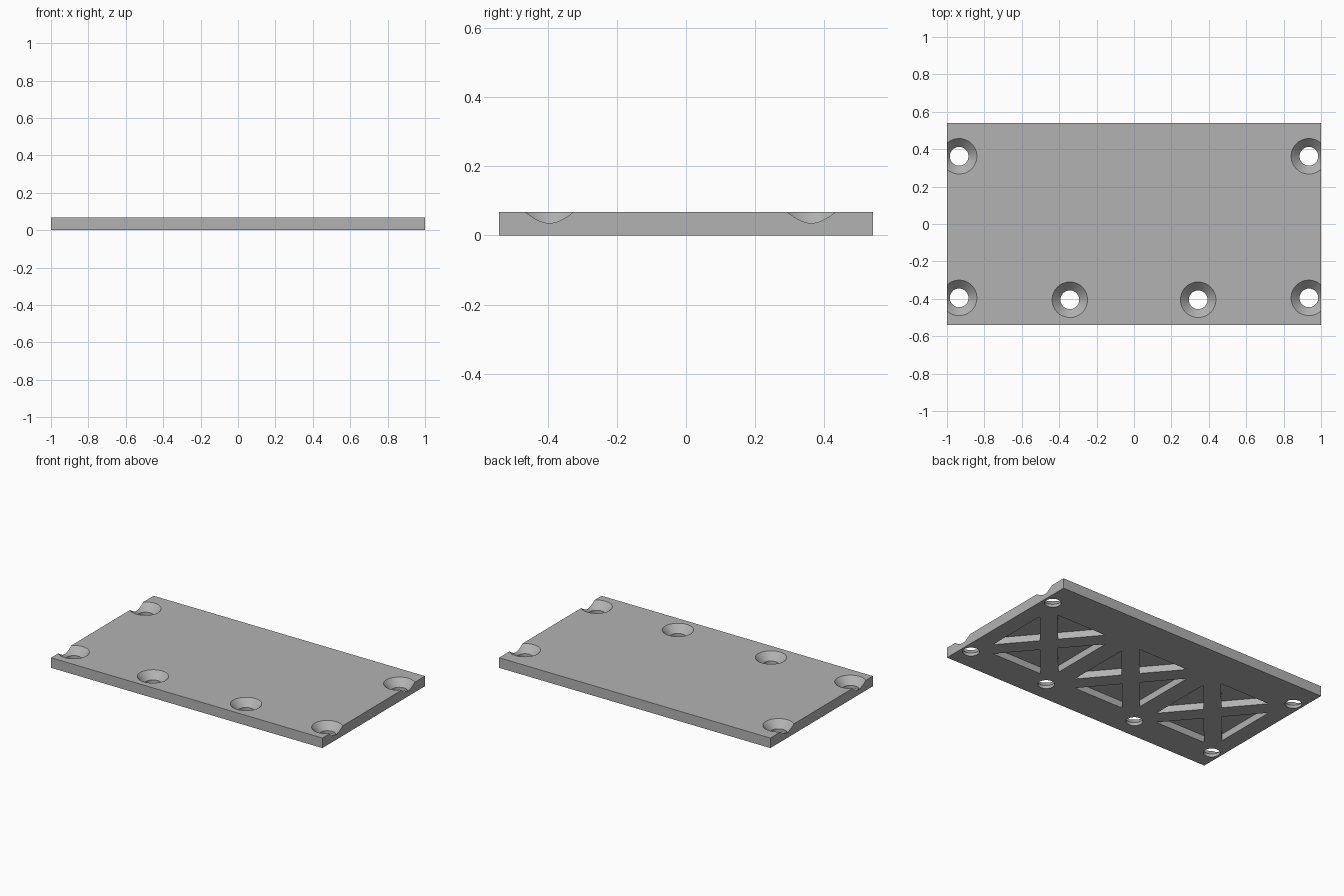
import bpy, bmesh, math
from mathutils import Vector

cube = bpy.data.objects.get("Cube")
if cube:
    bpy.data.objects.remove(cube, do_unlink=True)

LENGTH, WIDTH, THICK = 2.0, 1.08, 0.067
HOLE_R, SINK_R, SINK_DEPTH = 0.05, 0.095, 0.047
POCKET_DEPTH = 0.045
OVER = 0.02                      # how far cutters pass the surface

grey = bpy.data.materials.new("plain grey")
grey.use_nodes = True
colour = (0.45, 0.45, 0.45, 1)
grey.diffuse_color = colour
grey.node_tree.nodes["Principled BSDF"].inputs["Base Color"].default_value = colour


def loft(bm, rings):
    """Closed solid through a list of equal point rings, bottom to top."""
    rings = [[bm.verts.new(p) for p in ring] for ring in rings]
    n = len(rings[0])
    for low, high in zip(rings, rings[1:]):
        for i in range(n):
            j = (i + 1) % n
            bm.faces.new((low[i], low[j], high[j], high[i]))
    bm.faces.new(rings[0][::-1])
    bm.faces.new(rings[-1])


def circle(x, y, r, z, n=48):
    return [(x + r * math.cos(math.tau * i / n),
             y + r * math.sin(math.tau * i / n), z) for i in range(n)]


def add_hole(bm, x, y):
    """Straight hole with a conical countersink above it."""
    slope = (SINK_R - HOLE_R) / SINK_DEPTH
    loft(bm, [circle(x, y, HOLE_R, -OVER),
              circle(x, y, HOLE_R, THICK - SINK_DEPTH),
              circle(x, y, SINK_R + slope * OVER, THICK + OVER)])


def add_braced_pocket(bm, cx, cy, hx, hy, gap):
    """Rectangle recess split into four triangles by crossed braces."""
    rise = gap * hy / hx
    for s in (1, -1):
        for tri in ([(s * gap, 0), (s * hx, -s * (hy - rise)), (s * hx, s * (hy - rise))],
                    [(0, s * rise), (s * (hx - gap), s * hy), (-s * (hx - gap), s * hy)]):
            loft(bm, [[(cx + x, cy + y, z) for x, y in tri]
                      for z in (-OVER, POCKET_DEPTH)])


def mesh_object(name, bm):
    bmesh.ops.recalc_face_normals(bm, faces=bm.faces)
    mesh = bpy.data.meshes.new(name)
    bm.to_mesh(mesh)
    bm.free()
    mesh.materials.append(grey)
    obj = bpy.data.objects.new(name, mesh)
    bpy.context.collection.objects.link(obj)
    return obj


# Flat plate
bm = bmesh.new()
bmesh.ops.create_cube(bm, size=1)
bmesh.ops.scale(bm, vec=(LENGTH, WIDTH, THICK), verts=bm.verts)
bmesh.ops.translate(bm, vec=Vector((0, 0, THICK / 2)), verts=bm.verts)
plate = mesh_object("mounting_plate", bm)

# Screw holes and underside pockets, gathered in one cutter
bm = bmesh.new()
for side in (1, -1):
    for x, y in ((0.935, 0.362), (0.935, -0.395), (0.343, -0.405)):
        add_hole(bm, side * x, y)
for x in (-0.635, 0, 0.635):
    add_braced_pocket(bm, x, -0.03, 0.255, 0.3, 0.07)
cutter = mesh_object("hole_cutter", bm)
cutter.hide_render = True

# Cut the plate, then drop the cutter
cut = plate.modifiers.new("cut holes", 'BOOLEAN')
cut.operation = 'DIFFERENCE'
cut.solver = 'EXACT'
cut.object = cutter
bpy.ops.object.select_all(action='DESELECT')
plate.select_set(True)
bpy.context.view_layer.objects.active = plate
bpy.ops.object.modifier_apply(modifier=cut.name)
bpy.data.objects.remove(cutter, do_unlink=True)

# Smooth hole walls, crisp plate edges
bpy.ops.object.shade_smooth_by_angle(angle=math.radians(30))
